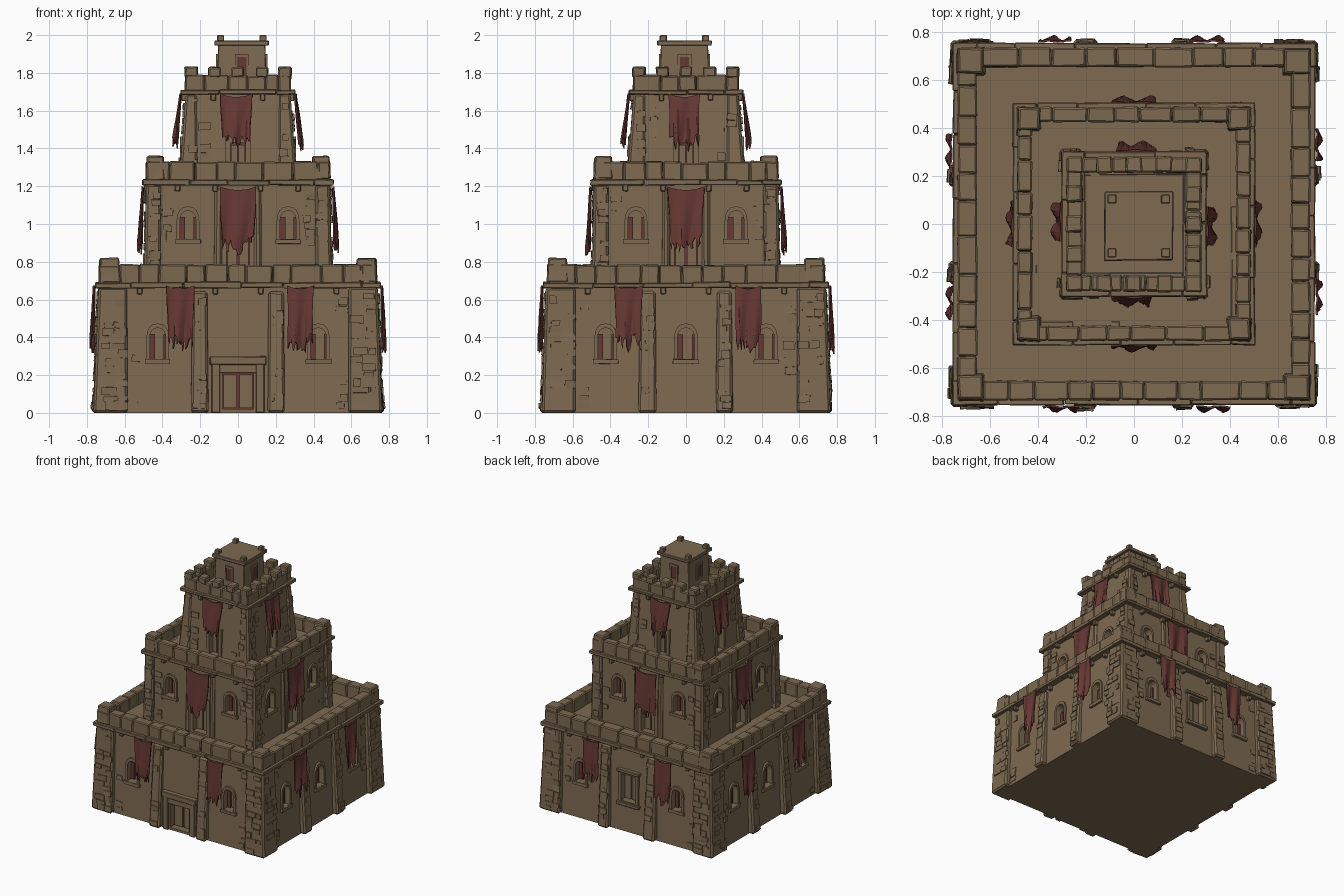
import bpy, bmesh, math, random
from mathutils import Vector, Matrix

if "Cube" in bpy.data.objects:
    bpy.data.objects.remove(bpy.data.objects["Cube"])

random.seed(7)
R = random.uniform


def material(name, rgb):
    m = bpy.data.materials.new(name)
    m.diffuse_color = (*rgb, 1)
    m.use_nodes = True
    m.node_tree.nodes["Principled BSDF"].inputs["Base Color"].default_value = m.diffuse_color
    return m


STONE = material("weathered sandstone", (0.205, 0.143, 0.082))
RED = material("faded red cloth", (0.135, 0.040, 0.033))


def place(k, u, d, z):
    """Point on side k (0 front, 1 right, 2 back, 3 left): u along wall, d outward."""
    return Matrix.Rotation(k * math.pi / 2, 3, 'Z') @ Vector((u, -d, z))


def finish(bm, name, mat, bevel=0.0):
    bmesh.ops.recalc_face_normals(bm, faces=bm.faces[:])
    me = bpy.data.meshes.new(name)
    bm.to_mesh(me)
    bm.free()
    me.materials.append(mat)
    ob = bpy.data.objects.new(name, me)
    bpy.context.collection.objects.link(ob)
    if bevel:
        b = ob.modifiers.new("worn_edges", 'BEVEL')
        b.width, b.segments = bevel, 1
    return ob


def block(bm, k, lo, z0, hi, z1, j=0.0):
    """Tapered block; lo and hi are (u0, u1, d0, d1) at the bottom and top."""
    vs = []
    for (u0, u1, d0, d1), z in ((lo, z0), (hi, z1)):
        for u, d in ((u0, d0), (u1, d0), (u1, d1), (u0, d1)):
            vs.append(bm.verts.new(place(k, u + R(-j, j), d + R(-j, j), z + (R(-j, j) if z > 0.01 else 0))))
    for f in ((0, 1, 2, 3), (4, 5, 6, 7), (0, 1, 5, 4), (1, 2, 6, 5), (2, 3, 7, 6), (3, 0, 4, 7)):
        bm.faces.new([vs[i] for i in f])


def box(bm, k, u0, u1, d0, d1, z0, z1, j=0.0):
    block(bm, k, (u0, u1, d0, d1), z0, (u0, u1, d0, d1), z1, j)


def arch(u, w, z0, z1, n=4):
    """Pointed arch outline of half width w."""
    zs = z1 - 1.25 * w
    right = [(u + w * math.cos(t * math.pi / 2 / n) ** 0.8, zs + (z1 - zs) * math.sin(t * math.pi / 2 / n)) for t in range(n)]
    left = [(2 * u - a, b) for a, b in reversed(right)]
    return [(u - w, z0), (u + w, z0)] + right + [(u, z1)] + left


def rect(u, w, z0, z1):
    return [(u - w, z0), (u + w, z0), (u + w, z1), (u - w, z1)]


def prism(bm, k, pts, d0, d1):
    a = [bm.verts.new(place(k, u, d0, z)) for u, z in pts]
    b = [bm.verts.new(place(k, u, d1, z)) for u, z in pts]
    bm.faces.new(a)
    bm.faces.new(b)
    for i in range(len(a)):
        n = (i + 1) % len(a)
        bm.faces.new((a[i], a[n], b[n], b[i]))


def ring(bm, k, inner, outer, d0, d1):
    loops = [[bm.verts.new(place(k, u, d, z)) for u, z in p] for p, d in
             ((inner, d0), (inner, d1), (outer, d1), (outer, d0))]
    for a, b in zip(loops, loops[1:] + loops[:1]):
        for i in range(len(a)):
            n = (i + 1) % len(a)
            bm.faces.new((a[i], a[n], b[n], b[i]))


# z0, z1, wall half width (bottom, top), corner half width (bottom, top), corner inner edge,
# cornice (half, z0, z1), parapet (outer, inner, top), corner post (inner edge, top)
TIERS = [
    dict(n="lower", z=(0, .685), wall=(.727, .705), cor=(.765, .74), ci=.585, corn=(.755, .66, .69), par=(.735, .655, .785), post=(.62, .82)),
    dict(n="middle", z=(.68, 1.235), wall=(.472, .465), cor=(.497, .487), ci=.41, corn=(.505, 1.205, 1.235), par=(.487, .425, 1.33), post=(.385, 1.36)),
    dict(n="upper", z=(1.23, 1.705), wall=(.302, .268), cor=(.312, .278), ci=.215, corn=(.303, 1.685, 1.71), par=(.28, .215, 1.787), post=None),
]


def at(t, key, z):
    f = (z - t["z"][0]) / (t["z"][1] - t["z"][0])
    return t[key][0] + (t[key][1] - t[key][0]) * f


def openings(i, k):
    """(outline function, centre, half width, z0, z1) for every opening on a side."""
    if i == 0:
        o = [(arch, s * .425, .042, .285, .45) for s in (-1, 1)]
        if k in (1, 3):
            o.append((arch, 0, .045, .285, .45))
        if k == 0:
            o.append((rect, 0, .083, .02, .215))
        if k == 2:
            o.append((rect, 0, .062, .24, .45))
        return o
    if i == 1:
        return [(arch, s * .265, .042, .92, 1.07) for s in (-1, 1)] + [(rect, 0, .06, .70, .94)]
    return [(rect, 0, .04, 1.25, 1.43)]


def quoins(bm, t, k, key, u0, u1, z0, z1, chance, row=.042):
    """Courses of slightly proud stones on a strip of wall."""
    z = z0
    while z < z1 - .02:
        h = row * R(.75, 1.2)
        u = u0 + R(0, .03)
        while u < u1 - .025:
            w = min(R(.04, .085), u1 - u)
            if random.random() < chance:
                da, db = at(t, key, z), at(t, key, z + h)
                p = R(.003, .010)
                block(bm, k, (u, u + w, da - .02, da + p), z + .004, (u, u + w, db - .02, db + p), min(z + h, z1), .003)
            u += w + .006
        z += h


for i, t in enumerate(TIERS):
    z0, z1 = t["z"]
    # Main wall body with recessed openings cut into it
    bm = bmesh.new()
    a, b = t["wall"]
    block(bm, 0, (-a, a, -a, a), z0, (-b, b, -b, b), z1)
    wall = finish(bm, t["n"] + "_wall", STONE)
    cut, frames, drapes = bmesh.new(), bmesh.new(), bmesh.new()
    for k in range(4):
        for fn, u, w, za, zb in openings(i, k):
            d = at(t, "wall", (za + zb) / 2)
            prism(cut, k, fn(u, w, za, zb), d - .05, d + .08)
            e = .018 if fn is arch else .026
            ring(frames, k, fn(u, w, za, zb), fn(u, w + e, za - min(e, za), zb + e * 1.3), d - .03, d + .012)
            if fn is arch:   # sill and half-drawn curtain
                box(frames, k, u - w - .025, u + w + .025, d - .03, d + .022, za - .025, za, .002)
                box(drapes, k, u - w, u - w * .35, d - .06, d - .035, za, zb - w * .8)
                box(drapes, k, u + w * .7, u + w, d - .06, d - .03, za, zb - w * .8)
            else:            # door or shutter leaves over red lining
                box(drapes, k, u - w, u + w, d - .06, d - .045, za, zb)
                for s in (-1, 1):
                    c = u + s * w / 2
                    box(frames, k, c - w * .42, c + w * .42, d - .055, d - .03, za + .006, zb - .012)
    cutter = finish(cut, t["n"] + "_cutter", STONE)
    cutter.hide_render = True
    m = wall.modifiers.new("openings", 'BOOLEAN')
    m.operation, m.object, m.solver = 'DIFFERENCE', cutter, 'EXACT'
    bpy.context.view_layer.update()
    cut_mesh = bpy.data.meshes.new_from_object(wall.evaluated_get(bpy.context.evaluated_depsgraph_get()))
    wall.modifiers.clear()
    wall.data = cut_mesh
    bpy.data.objects.remove(cutter)
    finish(frames, t["n"] + "_opening_frames", STONE)
    finish(drapes, t["n"] + "_window_curtains", RED)

    # Corner piers, pilasters and proud stones
    piers, stones, trim, para = bmesh.new(), bmesh.new(), bmesh.new(), bmesh.new()
    (ca, cb), ci = t["cor"], t["ci"]
    for k in range(4):
        block(piers, k, (ci, ca, ci, ca), z0, (ci, cb, ci, cb), t["corn"][1] + .005, .003)
        for s in (-1, 1):
            lo, hi = sorted((s * ci, s * (cb - .012)))
            quoins(stones, t, k, "cor", lo, hi, max(z0, .01), t["corn"][1] - .02, .55)
            lo, hi = sorted((s * (ci - .07), s * (ci - .005)))
            quoins(stones, t, k, "wall", lo, hi, z0 + .02, t["corn"][1] - .05, .3)
            if i == 0:
                lo, hi = sorted((s * .155, s * .25))
                block(piers, k, (lo, hi, .66, .772), 0, (lo + .008, hi - .008, .66, .728), .645, .003)
                quoins(stones, dict(z=(0, .645), p=(.772, .728)), k, "p", lo + .01, hi - .01, .02, .62, .5)
            if i == 1:
                lo, hi = sorted((s * .085, s * .125))
                block(piers, k, (lo, hi, .43, .492), z0, (lo, hi, .43, .478), 1.2, .003)
            # corbels under the cornice
            for u in (.12, .36, .52) if i == 0 else (.12, .32) if i == 1 else (.13,):
                d = at(t, "wall", t["corn"][1])
                box(trim, k, s * u - .014, s * u + .014, d - .02, d + .03, t["corn"][1] - .032, t["corn"][1] + .005, .002)

        # Cornice course and parapet laid as separate worn stones, one run per side
        ch, cz0, cz1 = t["corn"]
        po, pi, pz = t["par"]
        for bm, o, n, za, zb, step, j in ((trim, ch, ch - .1, cz0, cz1, .25, .003), (para, po, pi, cz1 - .01, pz, .13, .003)):
            u, end = -o, n
            while u < end - .001:
                w = step * R(.7, 1.25)
                w = end - u if u + w > end - step * .5 else w
                box(bm, k, u, u + w, n, o, za, zb + R(-.004, .004), j)
                u += w
        if t["post"]:
            q, qz = t["post"]
            block(para, k, (q, po + .002, q, po + .002), cz1, (q + .01, po - .004, q + .01, po - .004), qz, .004)
        else:
            for c in (-.125, 0, .125, .247):
                box(para, k, c - .033, c + .033, pi, po + .002, pz - .01, 1.832, .004)
    if i == 0:   # door surround: jambs and stepped lintel
        for s in (-1, 1):
            lo, hi = sorted((s * .095, s * .14))
            box(trim, 0, lo, hi, .69, .752, 0, .262)
        box(trim, 0, -.15, .15, .69, .757, .255, .30, .003)
        box(trim, 0, -.11, .11, .69, .745, .21, .26)
        box(trim, 2, -.10, .10, .69, .745, .205, .232, .002)
        box(trim, 2, -.10, .10, .69, .74, .465, .49, .002)
    finish(piers, t["n"] + "_corner_piers", STONE, .012)
    finish(stones, t["n"] + "_proud_stones", STONE)
    finish(trim, t["n"] + "_cornice", STONE, .004)
    finish(para, t["n"] + "_parapet", STONE, .007)

# Lookout turret on the top, slightly off centre
bm, cx, cy = bmesh.new(), .02, -.008
block(bm, 0, (cx - .132, cx + .132, -cy - .132, -cy + .132), 1.70, (cx - .125, cx + .125, -cy - .125, -cy + .125), 1.95)
box(bm, 0, cx - .144, cx + .144, -cy - .144, -cy + .144, 1.945, 1.972, .002)
for sx in (-1, 1):
    for sy in (-1, 1):
        x, d = cx + sx * .112, -cy + sy * .112
        box(bm, 0, x - .019, x + .019, d - .019, d + .019, 1.965, 2.0)
finish(bm, "lookout_turret", STONE, .004)
frames, panes = bmesh.new(), bmesh.new()
for k in range(4):
    off = place(-k, cx, -cy, 0)
    u, d = off.x, .128 - off.y
    ring(frames, k, rect(u, .024, 1.79, 1.885), rect(u, .036, 1.775, 1.9), d - .02, d + .008)
    box(panes, k, u - .024, u + .024, d - .02, d + .003, 1.79, 1.885)
finish(frames, "turret_window_frames", STONE)
finish(panes, "turret_window_curtains", RED)


def banner(bm, k, u, w, d0, d1, z0, z1):
    """Hanging cloth with folds, a sagging top edge and a tattered hem."""
    nu, nz, ph = 14, 10, R(0, 6)
    grid = []
    for a in range(nu + 1):
        s = a / nu * 2 - 1
        hem = z0 + R(-.035, .035) + .03 * abs(s)
        col = []
        for b in range(nz + 1):
            f = b / nz
            z = z1 - .018 * (1 - s * s) * (1 - f) - (z1 - hem) * f
            width = w * (1 - .10 * f + .03 * math.sin(5 * f + ph))
            d = d0 + (d1 - d0) * f + .009 * math.sin(5 * s + ph + 2 * f) * (.3 + f)
            col.append(bm.verts.new(place(k, u + s * width, d, z)))
        grid.append(col)
    for a in range(nu):
        for b in range(nz):
            if b == nz - 1 and random.random() < .35:
                continue   # missing scraps along the hem
            bm.faces.new((grid[a][b], grid[a + 1][b], grid[a + 1][b + 1], grid[a][b + 1]))


for name, rows in (("lower", [(-.305, .073, .762, .772, .35, .675), (.33, .07, .762, .772, .34, .675)]),
                   ("middle", [(0, .095, .505, .52, .86, 1.198)]),
                   ("upper", [(-.01, .083, .304, .333, 1.41, 1.69)])):
    bm = bmesh.new()
    for k in range(4):
        for r in rows:
            banner(bm, k, *r)
    ob = finish(bm, name + "_banners", RED)
    sol = ob.modifiers.new("cloth_thickness", 'SOLIDIFY')
    sol.thickness, sol.offset = .008, 0
